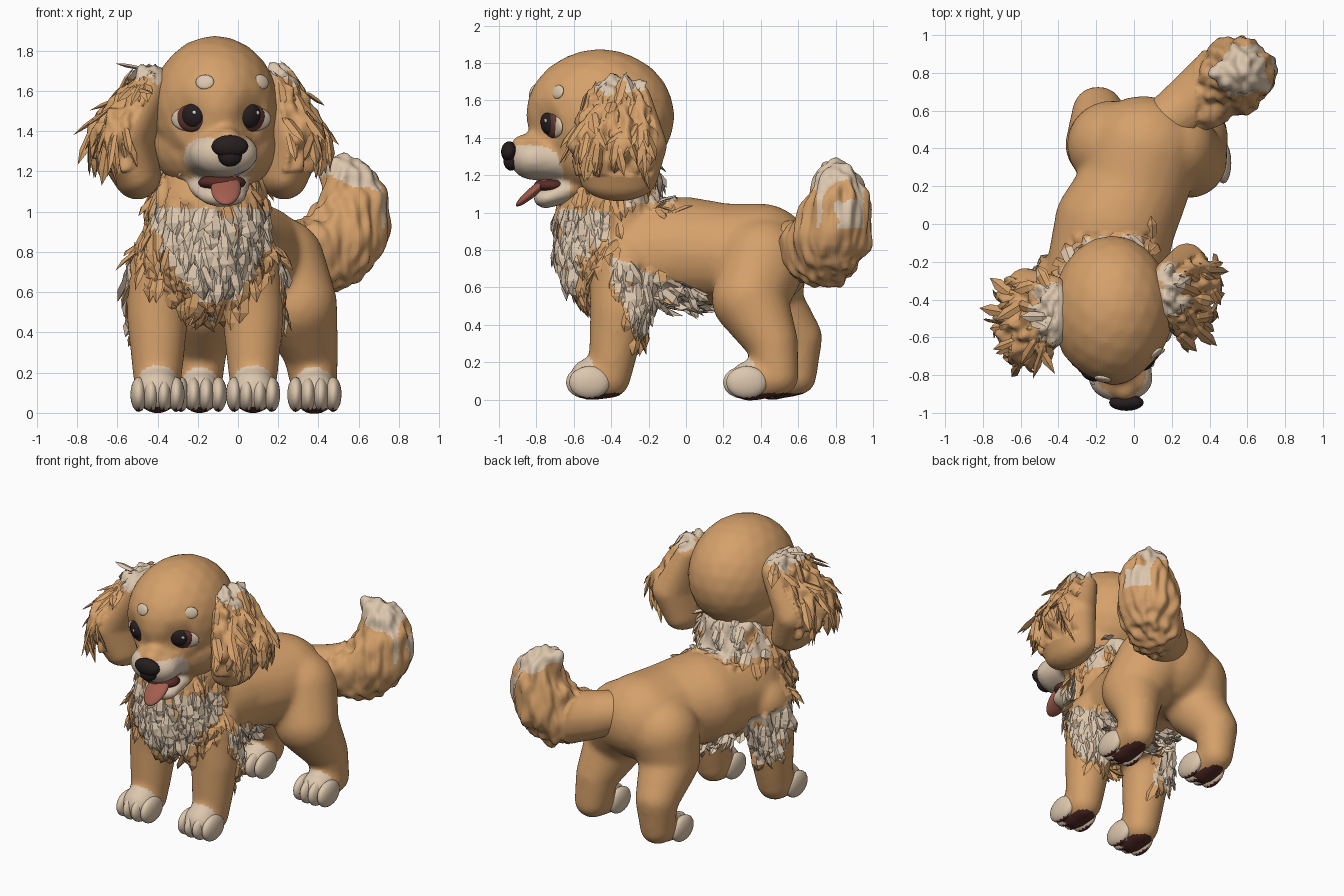
import bpy, bmesh, math, random
from mathutils import Vector, Matrix, noise
from mathutils.bvhtree import BVHTree

random.seed(4)
if "Cube" in bpy.data.objects:
    bpy.data.objects.remove(bpy.data.objects["Cube"])

COLOURS = {
    "tan coat": (0.67, 0.355, 0.145), "cream fur": (0.72, 0.57, 0.42),
    "nose black": (0.02, 0.013, 0.014), "tongue pink": (0.36, 0.11, 0.075),
    "paw pad brown": (0.09, 0.025, 0.02), "mouth dark red": (0.10, 0.025, 0.02),
    "iris brown": (0.13, 0.04, 0.03), "eye white": (0.85, 0.8, 0.75),
}
MATS = {}
for label, rgb in COLOURS.items():
    m = bpy.data.materials.new(label)
    m.use_nodes = True
    m.diffuse_color = (*rgb, 1)
    m.node_tree.nodes["Principled BSDF"].inputs["Base Color"].default_value = (*rgb, 1)
    MATS[label] = m


def finish(name, bm):
    mesh = bpy.data.meshes.new(name)
    bm.to_mesh(mesh)
    bm.free()
    obj = bpy.data.objects.new(name, mesh)
    bpy.context.collection.objects.link(obj)
    return obj


def paint(obj, rule):
    """Colour every face by a rule of centre and normal."""
    slots = {}
    for poly in obj.data.polygons:
        label = rule(poly.center, poly.normal)
        if label not in slots:
            slots[label] = len(slots)
            obj.data.materials.append(MATS[label])
        poly.material_index = slots[label]


def ball(bm, centre, radii, turn=Matrix()):
    mat = Matrix.Translation(centre) @ turn @ Matrix.Diagonal((*radii, 1))
    bmesh.ops.create_icosphere(bm, subdivisions=3, radius=1, matrix=mat)


def solid(name, parts, rule, turn=Matrix()):
    bm = bmesh.new()
    for centre, radii in parts:
        ball(bm, centre, radii, turn)
    obj = finish(name, bm)
    obj.data.shade_smooth()
    paint(obj, rule)


def plain(label):
    return lambda p, n: label


def sculpt(name, chains, rule, voxel=0.018, smooth=6, dents=(), shaggy=None, depth=0.03):
    """Fuse chains of (x, y, z, radius) into one skin, press in dents, comb furry parts."""
    bm = bmesh.new()
    for scale, pts in chains:
        for a, b in zip(pts, pts[1:] or pts):
            for i in range(9):
                x, y, z, r = Vector(a).lerp(Vector(b), i / 8)
                ball(bm, (x, y, z), [r * s for s in scale])
    obj = finish(name, bm)
    remesh = obj.modifiers.new("fuse", 'REMESH')
    remesh.mode = 'VOXEL'
    remesh.voxel_size = voxel
    soft = obj.modifiers.new("soften", 'SMOOTH')
    soft.iterations = smooth
    deps = bpy.context.evaluated_depsgraph_get()
    mesh = bpy.data.meshes.new_from_object(obj.evaluated_get(deps))
    obj.modifiers.clear()
    obj.data = mesh
    mesh.name = name
    for centre, push, spread in dents:
        for v in mesh.vertices:
            v.co.y += push * math.exp(-(v.co - Vector(centre)).length_squared / spread ** 2)
    if shaggy:
        combed = [(v, v.co + v.normal * depth * noise.noise(v.co * Vector((1, 1, 0.3)) * 20))
                  for v in mesh.vertices if shaggy(v.co, v.normal)]
        for v, co in combed:
            v.co = co
    mesh.shade_smooth()
    paint(obj, rule)
    return obj


def fur(name, skin, where, rule, count, length, width, flow=(0, 0, -1), lift=0.1):
    """Scatter flat tapered locks over part of a skin, combed along flow."""
    polys = [p for p in skin.data.polygons if where(p.center, p.normal)]
    bm = bmesh.new()
    for poly in random.choices(polys, [p.area for p in polys], k=count):
        n = poly.normal.copy()
        d = Vector(flow) + Vector(random.uniform(-0.3, 0.3) for _ in range(3))
        d = (d - n * d.dot(n)).normalized()
        side = n.cross(d)
        size, w = length * random.uniform(0.6, 1.2), width * random.uniform(0.7, 1.3)
        at = lambda t, h: poly.center + d * size * t + n * h * size
        rings = []
        for t, h, k in ((0.1, 0, 0.9), (0.6, lift * 0.5, 1)):
            rings.append([bm.verts.new(at(t, h) + o) for o in
                          (side * w * k, n * w * 0.35, -side * w * k, -n * w * 0.35)])
        root, tip = bm.verts.new(at(-0.25, -0.06)), bm.verts.new(at(1, lift * 0.6))
        for i in range(4):
            j = (i + 1) % 4
            bm.faces.new((root, rings[0][j], rings[0][i]))
            bm.faces.new((rings[0][i], rings[0][j], rings[1][j], rings[1][i]))
            bm.faces.new((rings[1][i], rings[1][j], tip))
    bmesh.ops.recalc_face_normals(bm, faces=bm.faces)
    paint(finish(name, bm), rule)


ROUND = (1, 1, 1)
# paw centres: x, y of the toes
PAWS = {"front_right": (-0.40, -0.54), "front_left": (0.075, -0.54),
        "hind_right": (-0.19, 0.42), "hind_left": (0.38, 0.30)}


# coat regions of the body
def bib(p):
    return p.y < -0.40 and 0.56 < p.z < 1.02 and abs(p.x + 0.11) < min(0.32, 0.1 + 0.6 * (p.z - 0.56))

def feather(p):
    return -0.40 < p.y < -0.11 and 0.33 < p.z < 0.76 - 0.3 * (p.y + 0.4) and abs(p.x + 0.16) > 0.2 \
        and p.y > -0.29 - 0.4 * (p.z - 0.4)

def collar(p):
    return p.z > 1.0 and -0.58 < p.y < -0.06

def belly(p, n):
    return n.z < -0.35 and -0.18 < p.y < 0.08 and p.z > 0.4 and abs(p.x + 0.09) < 0.25

def ruff(p, n):
    return p.y < -0.36 and 0.5 < p.z < 1.04 and abs(p.x + 0.15) < 0.12 + 0.8 * (p.z - 0.5)

def furry(p, n):
    return ruff(p, n) or feather(p) or collar(p) or belly(p, n)

def coat(p, n):
    if p.z < 0.035 and n.z < -0.75:
        return "paw pad brown"
    for x, y in PAWS.values():
        if (p - Vector((x, y - 0.02, 0.09))).length < 0.15:
            return "cream fur"
    wild = noise.noise(p * 8)
    if bib(p) and wild > -0.4 or feather(p) and wild > -0.45 or belly(p, n):
        return "cream fur"
    if collar(p) and p.y > -0.33 and p.z > 1.05 and wild > -0.4:
        return "cream fur"
    return "tan coat"


# torso, neck and four legs
chains = [
    ((1.1, 1, 1), [(-0.17, -0.36, 0.78, 0.29), (-0.10, 0, 0.79, 0.295),
                   (0, 0.2, 0.78, 0.27), (0.05, 0.40, 0.77, 0.28)]),
    (ROUND, [(-0.17, -0.37, 0.82, 0.31), (-0.15, -0.40, 1.00, 0.29), (-0.13, -0.38, 1.15, 0.24)]),
    (ROUND, [(0.20, 0.41, 0.74, 0.235), (0.29, 0.34, 0.54, 0.205), (0.36, 0.46, 0.31, 0.14),
             (0.38, 0.49, 0.13, 0.115), (0.38, 0.34, 0.10, 0.11)]),
    (ROUND, [(-0.12, 0.42, 0.72, 0.235), (-0.17, 0.42, 0.54, 0.195), (-0.19, 0.59, 0.33, 0.14),
             (-0.19, 0.59, 0.13, 0.11), (-0.19, 0.46, 0.10, 0.105)]),
]
for x, top in ((-0.40, -0.36), (0.075, 0.03)):
    chains.append((ROUND, [(top, -0.33, 0.72, 0.19), (x, -0.36, 0.48, 0.155),
                           (x, -0.39, 0.25, 0.13), (x, -0.41, 0.12, 0.115),
                           (x, -0.51, 0.11, 0.115)]))
body = sculpt("body", chains, coat, smooth=12, shaggy=furry, depth=0.035)

# toes
for leg, (x, y) in PAWS.items():
    parts = [((x + k * 0.062, y + abs(k) * 0.016, 0.092), (0.042, 0.11, 0.087))
             for k in (-1.5, -0.5, 0.5, 1.5)]
    solid(leg + "_toes", parts,
          lambda p, n: "paw pad brown" if n.z < -0.82 else "cream fur")

# body fur
fur("chest_ruff", body, lambda p, n: ruff(p, n) and n.y < -0.1, coat, 240, 0.14, 0.034, lift=0.25)
fur("neck_collar", body, lambda p, n: collar(p), coat, 130, 0.11, 0.03, lift=0.3)
fur("leg_feathers", body, lambda p, n: feather(p), coat, 110, 0.13, 0.032, lift=0.25)
fur("belly_fur", body, belly, plain("cream fur"), 80, 0.10, 0.03, flow=(0, 0.6, -0.5), lift=0.5)


# head with muzzle, lower jaw and eye sockets
def face(p, n):
    muzzle = ((p.x + 0.075) / 0.22) ** 2 + ((p.y + 0.80) / 0.20) ** 2 + ((p.z - 1.25) / 0.14) ** 2
    jaw = p.z < 1.17 and p.y < -0.62 and abs(p.x + 0.08) < 0.22
    return "cream fur" if muzzle < 1 or jaw else "tan coat"


head = sculpt("head", [
    ((0.32, 0.40, 0.36), [(-0.115, -0.46, 1.515, 1)]),
    ((0.315, 0.285, 0.25), [(-0.11, -0.465, 1.33, 1)]),
    ((1.4, 1, 0.95), [(-0.10, -0.66, 1.28, 0.13), (-0.07, -0.82, 1.29, 0.122)]),
    (ROUND, [(-0.09, -0.72, 1.36, 0.10), (-0.05, -0.87, 1.35, 0.068)]),
    ((1.8, 1, 0.8), [(-0.10, -0.60, 1.13, 0.09), (-0.075, -0.75, 1.075, 0.065)]),
], face, smooth=4,
    dents=(((0.08, -0.77, 1.46), 0.06, 0.10), ((-0.25, -0.80, 1.46), 0.045, 0.10)))

# nose, mouth and tongue
solid("nose", [((-0.04, -0.945, 1.325), (0.092, 0.044, 0.056)),
               ((-0.04, -0.935, 1.28), (0.060, 0.042, 0.056))], plain("nose black"))
solid("mouth", [((-0.08, -0.72, 1.145), (0.12, 0.095, 0.042))], plain("mouth dark red"))
solid("tongue", [((-0.06, -0.81, 1.118), (0.075, 0.13, 0.026))], plain("tongue pink"),
      Matrix.Rotation(math.radians(40), 4, 'X'))

# eyes and brow spots, laid on the face
bm = bmesh.new()
bm.from_mesh(head.data)
skin = BVHTree.FromBMesh(bm)
bm.free()


def spot(name, x, z, size, label, thick, out=0):
    p, n, _, _ = skin.ray_cast(Vector((x, -2, z)), Vector((0, 1, 0)))
    n = (n + Vector((0, -0.5, 0))).normalized()
    solid(name, [(p + n * out, (*size, thick))], plain(label),
          n.to_track_quat('Z', 'Y').to_matrix().to_4x4())


for side, x, s in (("right", -0.245, -1), ("left", 0.08, 1)):
    spot(side + "_eye_rim", x, 1.46, (0.094, 0.060), "cream fur", 0.02)
    spot(side + "_iris", x - s * 0.012, 1.465, (0.078, 0.069), "iris brown", 0.03)
    spot(side + "_pupil", x - s * 0.02, 1.475, (0.060, 0.063), "nose black", 0.04)
    spot(side + "_glint", x - s * 0.02 + 0.02, 1.50, (0.011, 0.011), "eye white", 0.006, 0.035)
    spot(side + "_brow", -0.025 + s * 0.14, 1.645, (0.046, 0.038), "cream fur", 0.014)


# ears with combed locks
def ear_coat(p, n):
    return "cream fur" if p.z > 1.665 + 0.08 * noise.noise(p * 12) else "tan coat"


FLAP = (1, 1.75, 1)
for side, s, pts in (
        ("right", -1, [(-0.43, -0.46, 1.62, 0.11), (-0.575, -0.50, 1.36, 0.155), (-0.50, -0.49, 1.18, 0.12)]),
        ("left", 1, [(0.18, -0.36, 1.62, 0.10), (0.28, -0.36, 1.36, 0.15), (0.23, -0.36, 1.18, 0.12)])):
    outer = lambda p, n: p.z > 1.2 and n.x * s > -0.2 and n.y < 0.6
    ear = sculpt(side + "_ear", [(FLAP, pts)], ear_coat, voxel=0.014, smooth=8,
                 shaggy=outer, depth=0.05)
    fur(side + "_ear_locks", ear, lambda p, n: outer(p, n) and p.z > 1.3,
        ear_coat, 60, 0.18, 0.026, lift=0)


# curled tail with a pale tip
def tail_coat(p, n):
    wild = noise.noise(p * 6)
    streak = p.z > 0.92 and 0.70 < p.y < 0.95 and p.x > 0.6 and wild > -0.25
    return "cream fur" if streak or p.z + 0.12 * wild > 1.17 else "tan coat"


sculpt("tail", [(ROUND, [
    (0.12, 0.50, 0.83, 0.13), (0.30, 0.63, 0.80, 0.16), (0.46, 0.74, 0.80, 0.195),
    (0.53, 0.78, 0.88, 0.21), (0.575, 0.81, 1.02, 0.175), (0.56, 0.81, 1.13, 0.135),
    (0.50, 0.80, 1.20, 0.085), (0.44, 0.80, 1.235, 0.045)])], tail_coat,
    voxel=0.014, shaggy=lambda p, n: p.x > 0.33, depth=0.03)
